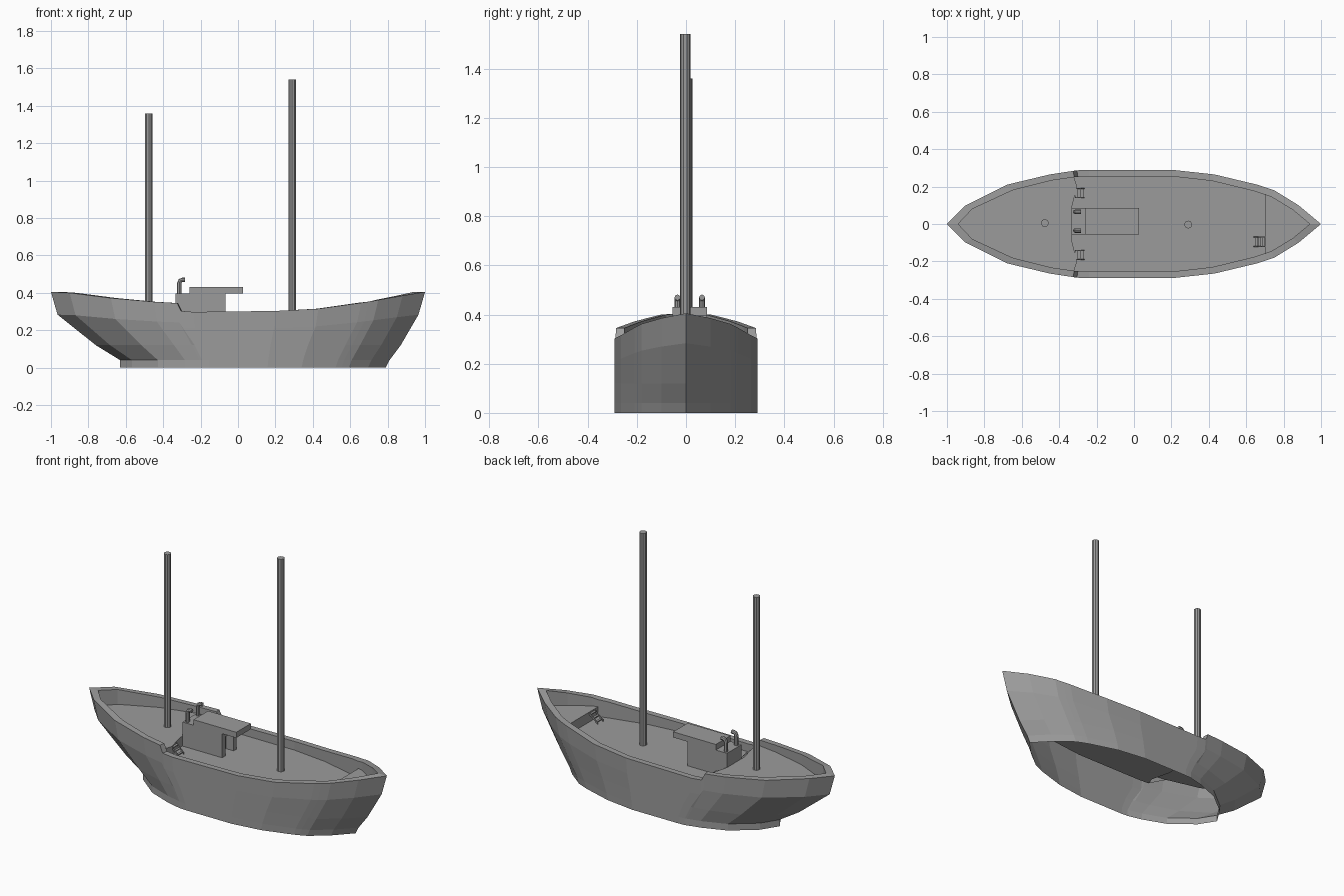
import bpy, bmesh, math
from mathutils import Vector

if "Cube" in bpy.data.objects:
    bpy.data.objects.remove(bpy.data.objects["Cube"])

grey = bpy.data.materials.new("plain grey")
grey.diffuse_color = (0.33, 0.33, 0.33, 1)
grey.use_nodes = True
grey.node_tree.nodes["Principled BSDF"].inputs["Base Color"].default_value = grey.diffuse_color


def finish(bm, name):
    bmesh.ops.recalc_face_normals(bm, faces=bm.faces)
    me = bpy.data.meshes.new(name)
    bm.to_mesh(me)
    bm.free()
    me.materials.append(grey)
    ob = bpy.data.objects.new(name, me)
    bpy.context.collection.objects.link(ob)
    return ob


def add_box(bm, x0, x1, y0, y1, z0, z1):
    v = bmesh.ops.create_cube(bm, size=1)["verts"]
    for p in v:
        p.co = Vector(((x0 + x1) / 2 + p.co.x * (x1 - x0),
                       (y0 + y1) / 2 + p.co.y * (y1 - y0),
                       (z0 + z1) / 2 + p.co.z * (z1 - z0)))


def bridge(bm, a, b):
    n = len(a)
    for i in range(n):
        j = (i + 1) % n
        bm.faces.new((a[i], a[j], b[j], b[i]))


def mirror_loop(half):
    # closed loop from a half outline whose two ends lie on the centre line
    return half + [(x, -y, z) for x, y, z in half[-2:0:-1]]


def ring(bm, pts):
    return [bm.verts.new(p) for p in pts]


# half outline of the rim: outer x, y, sheer height, inner x, y
RIM = [(-1, 0, .405, -.94, 0), (-.9, .10, .40, -.865, .08), (-.68, .21, .372, -.65, .18),
       (-.45, .265, .352, -.44, .233), (-.325, .284, .345, -.32, .25),
       (-.305, .287, .303, -.30, .252), (-.24, .29, .298, -.24, .255),
       (.2, .29, .303, .2, .255), (.43, .265, .315, .42, .23), (.66, .21, .347, .645, .175),
       (.70, .197, .353, .70, .157), (.75, .18, .362, .735, .145),
       (.88, .10, .385, .85, .075), (1, 0, .405, .94, 0)]
MAIN_Z, RAISED_Z = .25, .31

# hull sides: each level shrinks lengthwise towards the open bottom
# (height rule, stern scale, bow scale)
bm = bmesh.new()
LEVELS = [(None, 1, 1), (.7, .965, .965), (.12, .76, .87), (.04, .63, .81), (0, .63, .79)]
rings = []
for k, (h, stern, bow) in enumerate(LEVELS):
    half = [(x * (stern if x < 0 else bow), y, z if k == 0 else (z * h if k == 1 else h))
            for x, y, z, _, _ in RIM]
    rings.append(ring(bm, mirror_loop(half)))
for a, b in zip(rings, rings[1:]):
    bridge(bm, a, b)

# flat rim and inner bulwark wall down to the deck
inner = ring(bm, mirror_loop([(ix, iy, z) for _, _, z, ix, iy in RIM]))
foot = ring(bm, mirror_loop([(ix, iy, RAISED_Z if ix < -.4 or ix > .72 else MAIN_Z)
                             for _, _, _, ix, iy in RIM]))
bridge(bm, rings[0], inner)
bridge(bm, inner, foot)
finish(bm, "hull")

# decks
inn = [(ix, iy) for _, _, _, ix, iy in RIM]
STEP = [(-.32, .25), (-.305, .2), (-.335, .08)]  # front edge of stern deck


def deck(name, half, z):
    bm = bmesh.new()
    pts = [(x, y, z) for x, y in half]
    pts += [(x, -y, z) for x, y in reversed(half) if y > 0]
    f = bm.faces.new(ring(bm, pts))
    bmesh.ops.triangulate(bm, faces=[f])
    return finish(bm, name)


deck("main_deck", STEP[::-1] + [p for p in inn if -.31 < p[0] < .71], MAIN_Z)
deck("stern_deck", [p for p in inn if p[0] < -.4] + STEP, RAISED_Z)
deck("bow_deck", [p for p in inn if p[0] > .69], RAISED_Z)


# bulkheads where the deck steps up
def bulkhead(name, path):
    bm = bmesh.new()
    lo = ring(bm, [(x, y, MAIN_Z) for x, y in path])
    hi = ring(bm, [(x, y, RAISED_Z) for x, y in path])
    for i in range(len(path) - 1):
        bm.faces.new((lo[i], lo[i + 1], hi[i + 1], hi[i]))
    finish(bm, name)


bulkhead("stern_bulkhead", STEP + [(x, -y) for x, y in reversed(STEP)])
bulkhead("bow_bulkhead", [(.70, .157), (.70, -.157)])

# masts
for name, x, y, z0, z1 in (("main_mast", .29, -.003, MAIN_Z, 1.54),
                           ("stern_mast", -.477, .005, RAISED_Z, 1.36)):
    bm = bmesh.new()
    bmesh.ops.create_cone(bm, cap_ends=True, segments=10, radius1=.021, radius2=.021, depth=z1 - z0)
    bmesh.ops.translate(bm, vec=(x, y, (z0 + z1) / 2), verts=bm.verts)
    finish(bm, name)

# cabin with a recessed doorway facing the bow
Y0, Y1 = -.055, .085
bm = bmesh.new()
add_box(bm, -.335, -.12, Y0, Y1, MAIN_Z, .396)
add_box(bm, -.12, -.068, Y0, -.025, MAIN_Z, .396)
add_box(bm, -.12, -.068, .055, Y1, MAIN_Z, .396)
add_box(bm, -.12, -.068, -.025, .055, .365, .396)
finish(bm, "cabin")
bm = bmesh.new()
add_box(bm, -.26, .027, Y0, Y1, .396, .43)
finish(bm, "cabin_roof")

# bent vent pipes on the cabin
for side, y in (("front", -.035), ("back", .065)):
    bm = bmesh.new()
    path = [(-.314, .39, 0), (-.314, .452, 0), (-.308, .465, 45), (-.298, .469, 90), (-.284, .469, 90)]
    loops = []
    for x, z, tilt in path:
        t = math.radians(tilt)
        loops.append(ring(bm, [(x + .012 * math.cos(a) * math.cos(t), y + .012 * math.sin(a),
                                z - .012 * math.cos(a) * math.sin(t))
                               for a in (math.tau * i / 8 for i in range(8))]))
    for a, b in zip(loops, loops[1:]):
        bridge(bm, a, b)
    bm.faces.new(loops[0])
    bm.faces.new(loops[-1])
    finish(bm, side + "_vent_pipe")


# small ladders up to the raised decks
def ladder(name, x_foot, x_top, y):
    bm = bmesh.new()
    d = .012
    for s in (-1, 1):
        ends = []
        for yy in (y + s * .025 - .002, y + s * .025 + .002):
            ends.append(ring(bm, [(x_foot, yy, MAIN_Z), (x_top, yy, RAISED_Z - d),
                                  (x_top, yy, RAISED_Z), (x_foot, yy, MAIN_Z + d)]))
        bridge(bm, *ends)
        for e in ends:
            bm.faces.new(e)
    for i in range(3):
        t = (i + .7) / 3.2
        x = x_foot + (x_top - x_foot) * t
        z = MAIN_Z + (RAISED_Z - MAIN_Z) * t
        add_box(bm, x - .007, x + .007, y - .025, y + .025, z - .002, z + .003)
    finish(bm, name)


ladder("stern_ladder_front", -.265, -.315, -.165)
ladder("stern_ladder_back", -.265, -.315, .165)
ladder("bow_ladder", .64, .70, -.095)
